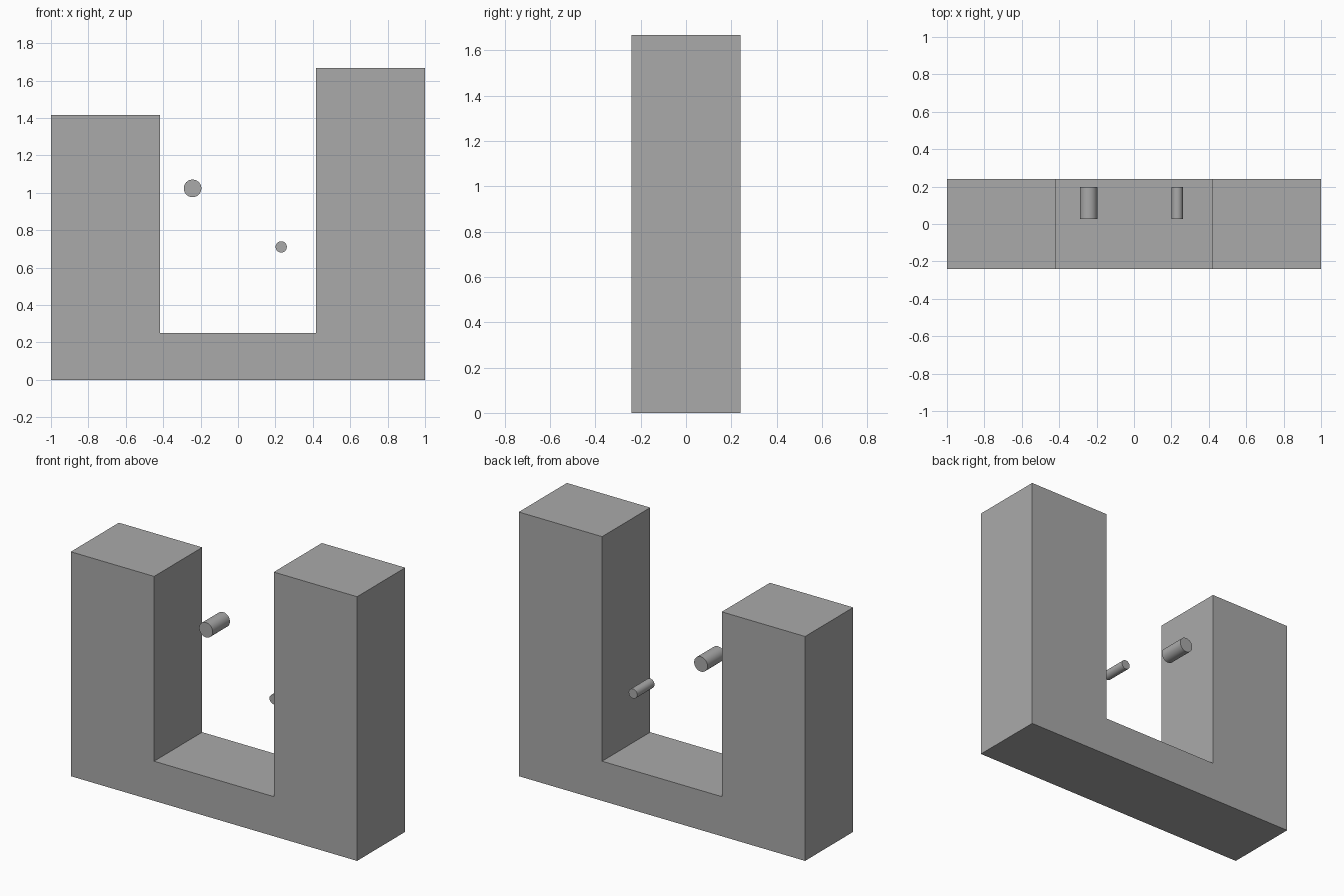
import bpy
import bmesh
import math

cube = bpy.data.objects.get("Cube")
if cube:
    bpy.data.objects.remove(cube, do_unlink=True)

# Single plain grey
grey = bpy.data.materials.new("plain_grey")
grey.use_nodes = True
colour = (0.4, 0.4, 0.4, 1)
grey.diffuse_color = colour
grey.node_tree.nodes["Principled BSDF"].inputs["Base Color"].default_value = colour

# U-shaped body with one taller arm, extruded from its front profile
HALF_DEPTH = 0.24
INNER = 0.418
FLOOR = 0.25
RIGHT_TOP, LEFT_TOP = 1.417, 1.668
profile = [(-1, 0), (1, 0), (1, LEFT_TOP), (INNER, LEFT_TOP), (INNER, FLOOR),
           (-INNER, FLOOR), (-INNER, RIGHT_TOP), (-1, RIGHT_TOP)]

bm = bmesh.new()
front = bm.faces.new([bm.verts.new((x, -HALF_DEPTH, z)) for x, z in profile])
extruded = bmesh.ops.extrude_face_region(bm, geom=[front], use_keep_orig=True)
back_verts = [v for v in extruded["geom"] if isinstance(v, bmesh.types.BMVert)]
bmesh.ops.translate(bm, verts=back_verts, vec=(0, 2 * HALF_DEPTH, 0))
bmesh.ops.recalc_face_normals(bm, faces=bm.faces)
mesh = bpy.data.meshes.new("u_shaped_body")
bm.to_mesh(mesh)
bm.free()
mesh.materials.append(grey)
body = bpy.data.objects.new("u_shaped_body", mesh)
bpy.context.collection.objects.link(body)


# Round pins floating in the gap, lying front to back
def add_pin(name, x, z, radius):
    y_front, y_back = 0.027, 0.199
    bpy.ops.mesh.primitive_cylinder_add(
        vertices=48, radius=radius, depth=y_back - y_front,
        location=(x, (y_front + y_back) / 2, z), rotation=(math.pi / 2, 0, 0))
    pin = bpy.context.object
    pin.name = name
    pin.data.materials.append(grey)
    bpy.ops.object.shade_smooth_by_angle(angle=math.radians(30))


add_pin("large_pin", -0.243, 1.024, 0.047)
add_pin("small_pin", 0.231, 0.711, 0.03)
